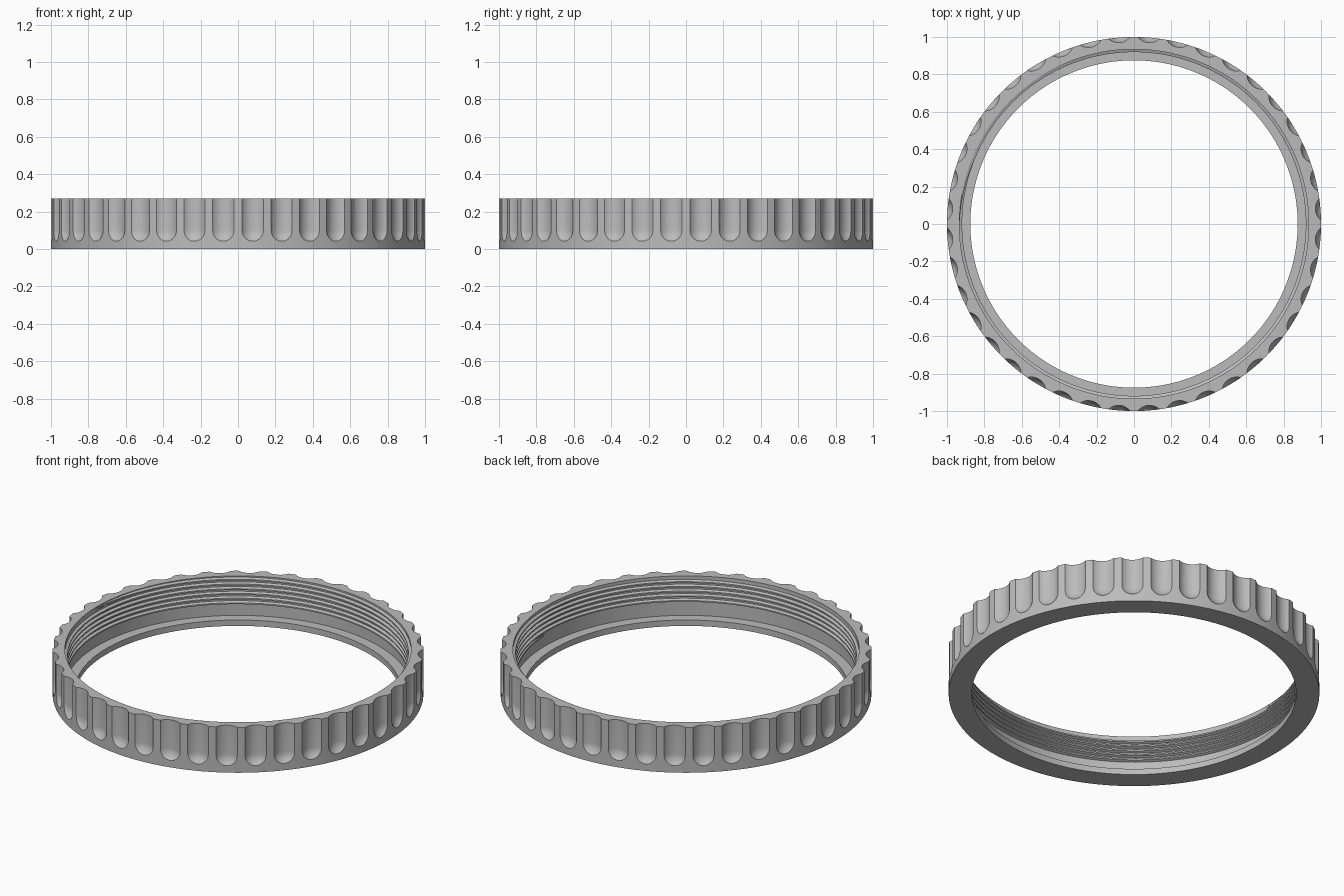
import bpy
import bmesh
from math import sin, cos, pi, sqrt
from mathutils import Matrix, Vector

cube = bpy.data.objects.get("Cube")
if cube:
    bpy.data.objects.remove(cube, do_unlink=True)

HEIGHT = 0.27
BORE = 0.934          # bore radius at the thread root
FLUTES = 40
FLUTE_R = 0.078       # radius of each grip flute
FLUTE_DIST = 0.973 + FLUTE_R

grey = bpy.data.materials.new("plain grey")
grey.use_nodes = True
grey.diffuse_color = (0.5, 0.5, 0.5, 1)
grey.node_tree.nodes["Principled BSDF"].inputs["Base Color"].default_value = (0.5, 0.5, 0.5, 1)


def make_object(name, bm):
    bmesh.ops.recalc_face_normals(bm, faces=bm.faces)
    mesh = bpy.data.meshes.new(name)
    bm.to_mesh(mesh)
    bm.free()
    mesh.materials.append(grey)
    obj = bpy.data.objects.new(name, mesh)
    bpy.context.collection.objects.link(obj)
    return obj


def sweep(bm, sections, closed):
    """Skin a list of closed cross-sections, as a loop or with end caps."""
    rings = [[bm.verts.new(p) for p in s] for s in sections]
    n = len(rings[0])
    pairs = list(zip(rings, rings[1:]))
    if closed:
        pairs.append((rings[-1], rings[0]))
    for a, b in pairs:
        for i in range(n):
            j = (i + 1) % n
            bm.faces.new((a[i], a[j], b[j], b[i]))
    if not closed:
        bm.faces.new(rings[0])
        bm.faces.new(rings[-1])


def polar(r, z, a):
    return Vector((r * cos(a), r * sin(a), z))


def smooth(obj, angle):
    bpy.ops.object.select_all(action="DESELECT")
    obj.select_set(True)
    bpy.context.view_layer.objects.active = obj
    bpy.ops.object.shade_smooth_by_angle(angle=angle)


# Ring body: turned profile with a retaining lip at the bottom
profile = [(0.875, 0), (1, 0), (1, HEIGHT), (BORE, HEIGHT), (BORE, 0.035), (0.875, 0.035)]
bm = bmesh.new()
SEG = 240
sweep(bm, [[polar(r, z, 2 * pi * k / SEG) for r, z in profile] for k in range(SEG)], True)
ring = make_object("ring_body", bm)

# Grip flutes: round-ended cutters spaced around the outside
bm = bmesh.new()
dome_z = 0.1
levels = [(FLUTE_R * sin(t * pi / 20), dome_z - FLUTE_R * cos(t * pi / 20)) for t in range(1, 11)]
levels.append((FLUTE_R, HEIGHT + 0.1))
for k in range(FLUTES):
    a = 2 * pi * (k + 0.5) / FLUTES
    place = Matrix.Rotation(a, 4, "Z") @ Matrix.Translation((FLUTE_DIST, 0, 0))
    sweep(bm, [[place @ polar(r, z, 2 * pi * i / 40) for i in range(40)] for r, z in levels], False)
cutter = make_object("flute_cutter", bm)
cutter.hide_render = True

cut = ring.modifiers.new("flutes", "BOOLEAN")
cut.operation = "DIFFERENCE"
cut.solver = "EXACT"
cut.object = cutter
bpy.context.view_layer.objects.active = ring
ring.select_set(True)
bpy.ops.object.modifier_apply(modifier=cut.name)
bpy.data.objects.remove(cutter, do_unlink=True)
smooth(ring, pi / 9)

# Internal thread: helical ridge with faded ends
bm = bmesh.new()
TURNS, STEPS, PITCH = 5.5, 180, 0.028
total = int(TURNS * STEPS)
sections = []
for k in range(total + 1):
    a = 2 * pi * k / STEPS
    z = 0.103 + PITCH * k / STEPS
    fade = min(1, (min(k, total - k) + 1) / 12)
    crest = BORE - 0.015 * fade
    sections.append([polar(BORE + 0.004, z - 0.012, a), polar(crest, z - 0.004, a),
                     polar(crest, z + 0.004, a), polar(BORE + 0.004, z + 0.012, a)])
sweep(bm, sections, False)
thread = make_object("internal_thread", bm)
smooth(thread, pi / 9)
